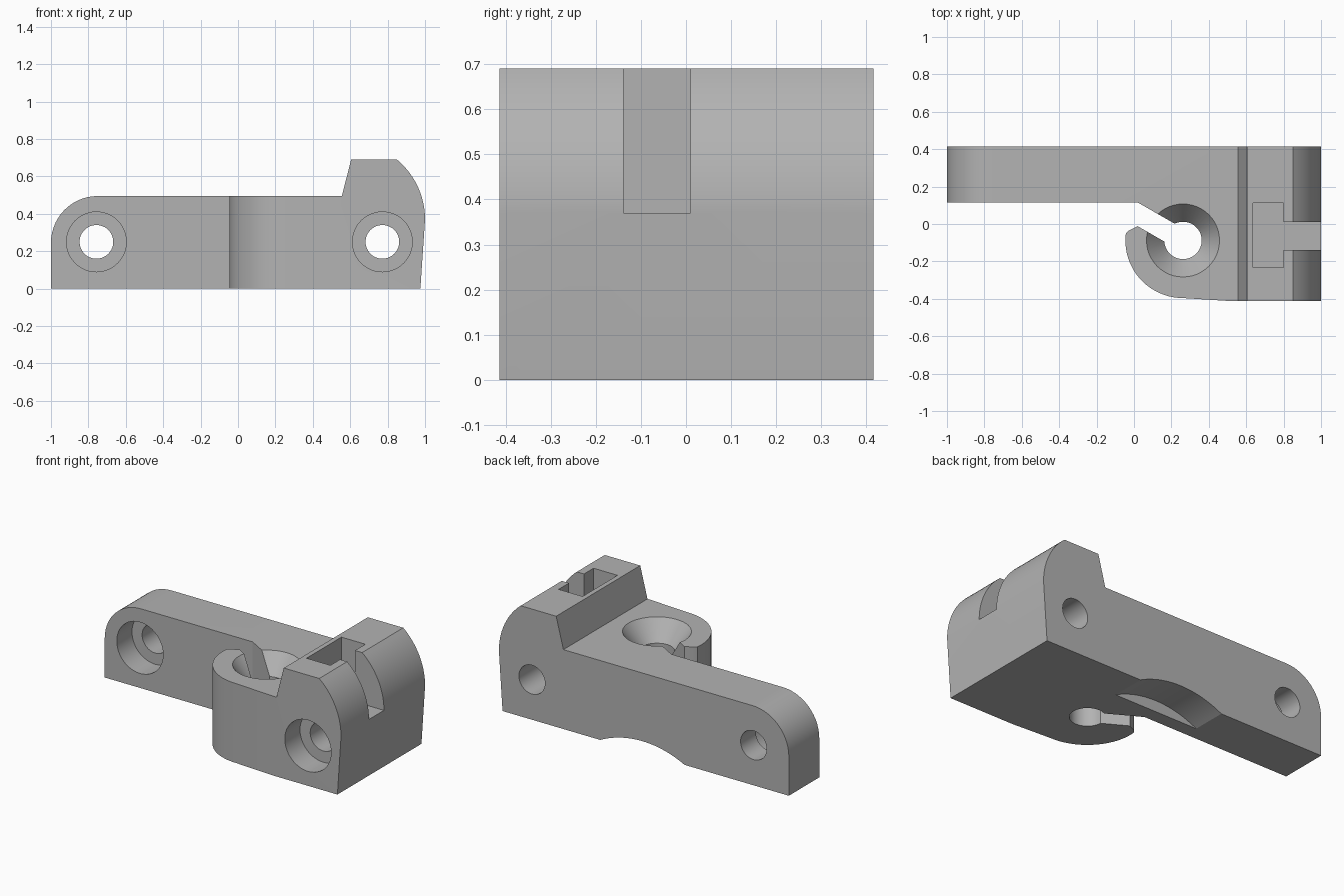
import bpy, bmesh
from math import sin, cos, radians
from mathutils import Matrix, Vector

cube = bpy.data.objects.get("Cube")
if cube:
    bpy.data.objects.remove(cube, do_unlink=True)

grey = bpy.data.materials.new("plain grey")
grey.use_nodes = True
colour = (0.45, 0.45, 0.45, 1)
grey.diffuse_color = colour
grey.node_tree.nodes["Principled BSDF"].inputs["Base Color"].default_value = colour


def arc(cx, cy, r, start, end, n=14):
    """Points on an arc, angles in degrees."""
    angles = [radians(start + (end - start) * i / n) for i in range(n + 1)]
    return [(cx + r * cos(a), cy + r * sin(a)) for a in angles]


def finish(bm, name):
    bmesh.ops.recalc_face_normals(bm, faces=bm.faces)
    mesh = bpy.data.meshes.new(name)
    bm.to_mesh(mesh)
    bm.free()
    mesh.materials.append(grey)
    obj = bpy.data.objects.new(name, mesh)
    bpy.context.collection.objects.link(obj)
    return obj


def prism(name, points, axis, low, high):
    """Extrude an outline along y (points are x, z) or z (points are x, y)."""
    bm = bmesh.new()
    place = (lambda p: (p[0], low, p[1])) if axis == "y" else (lambda p: (p[0], p[1], low))
    face = bm.faces.new([bm.verts.new(place(p)) for p in points])
    out = bmesh.ops.extrude_face_region(bm, geom=[face])
    shift = Vector((0, high - low, 0)) if axis == "y" else Vector((0, 0, high - low))
    verts = [v for v in out["geom"] if isinstance(v, bmesh.types.BMVert)]
    bmesh.ops.translate(bm, verts=verts, vec=shift)
    return finish(bm, name)


def box(name, x0, x1, y0, y1, z0, z1):
    return prism(name, [(x0, y0), (x1, y0), (x1, y1), (x0, y1)], "z", z0, z1)


def cone(name, x, y, z0, z1, r0, r1):
    """Upright round cutter."""
    bm = bmesh.new()
    bmesh.ops.create_cone(bm, cap_ends=True, segments=48, radius1=r0, radius2=r1,
                          depth=z1 - z0, matrix=Matrix.Translation((x, y, (z0 + z1) / 2)))
    return finish(bm, name)


def combine(target, tool, operation="DIFFERENCE"):
    mod = target.modifiers.new("cut", "BOOLEAN")
    mod.operation, mod.solver, mod.object = operation, "EXACT", tool
    bpy.context.view_layer.objects.active = target
    bpy.ops.object.modifier_apply(modifier=mod.name)
    bpy.data.objects.remove(tool, do_unlink=True)


# Body: side outline crossed with the plan outline of arm and hook
side = ([(-1, 0), (0.975, 0)] + arc(0.584, 0.37, 0.416, 0, 50.3)
        + [(0.605, 0.69), (0.555, 0.495)] + arc(-0.75, 0.245, 0.25, 90, 180))
body = prism("bracket_body", side, "y", -0.6, 0.6)

hx, hy = 0.262, -0.088
plan = ([(-1, 0.415), (-1, 0.115), (0.02, 0.115), (0.29, -0.04), (0.235, -0.136),
         (0.02, -0.012), (-0.03, -0.036)]
        + arc(hx, hy, 0.308, 173, 270, 20)
        + [(0.53, -0.413), (1.1, -0.413), (1.1, 0.415)])
combine(body, prism("plan_cutter", plan, "z", -0.2, 1), "INTERSECT")

# Hook hole with countersink
combine(body, cone("hook_hole", hx, hy, -0.1, 0.6, 0.1, 0.1))
combine(body, cone("countersink", hx, hy, 0.375, 0.515, 0.1, 0.211))

# Screw holes with counterbores
for x, front in ((-0.757, 0.115), (0.772, -0.413)):
    combine(body, prism("screw_hole", arc(x, 0.25, 0.09, 0, 352.5, 47), "y", -0.7, 0.7))
    combine(body, prism("counterbore", arc(x, 0.25, 0.16, 0, 352.5, 47), "y",
                        front - 0.1, front + 0.15))

# Pocket and open slot in the raised block
combine(body, box("pocket", 0.635, 0.8, -0.232, 0.112, 0.37, 0.9))
combine(body, box("slot", 0.75, 1.1, -0.138, 0.01, 0.37, 0.9))

# Shallow arched recess under the back edge
combine(body, prism("recess", arc(0.01, -0.57, 0.64, 15, 165, 60), "y", 0.2, 0.6))

bpy.ops.object.select_all(action="DESELECT")
body.select_set(True)
bpy.context.view_layer.objects.active = body
bpy.ops.object.shade_smooth_by_angle(angle=radians(25))
